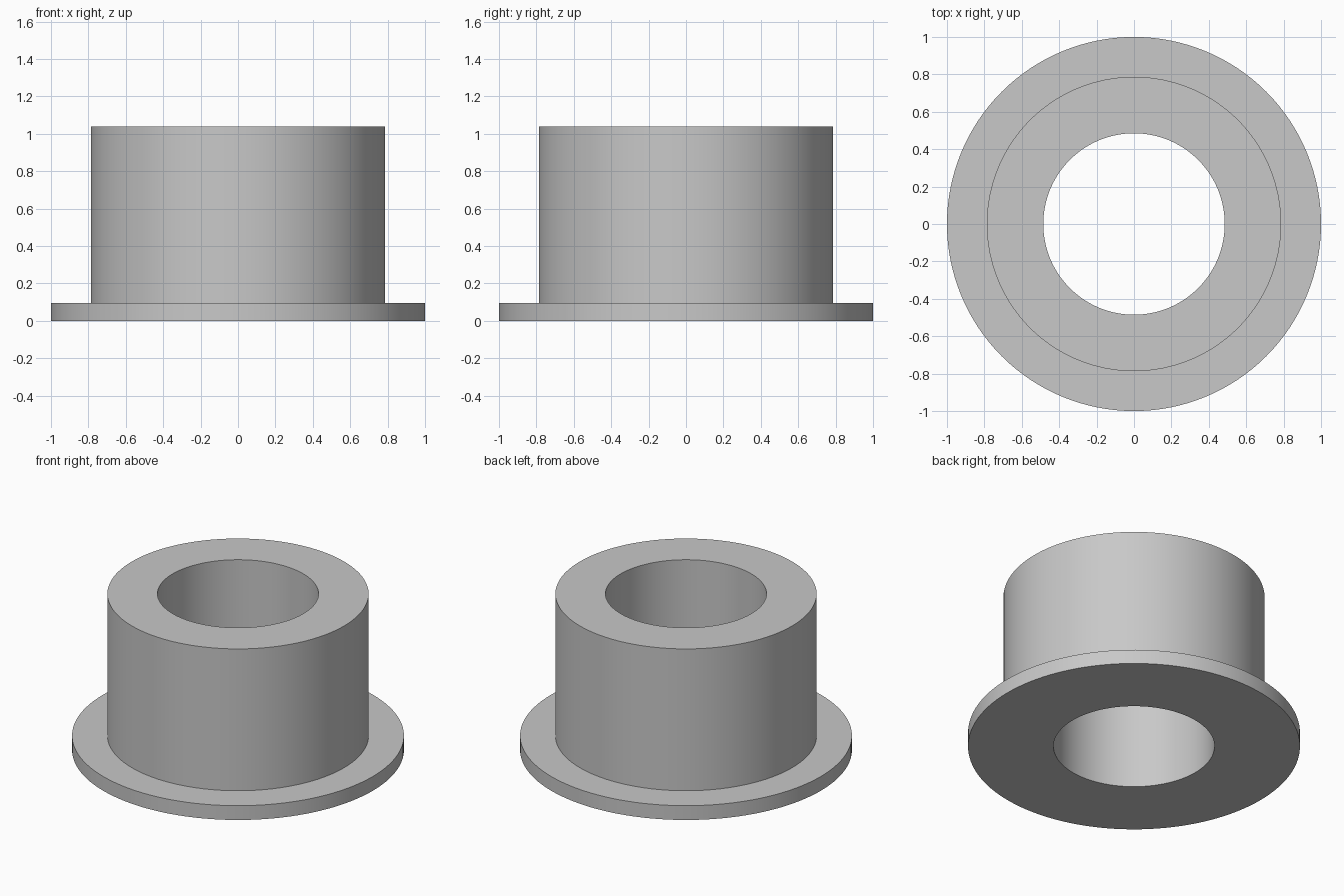
import bpy
import bmesh
import math

if "Cube" in bpy.data.objects:
    bpy.data.objects.remove(bpy.data.objects["Cube"])

SEGMENTS = 128
BORE, SLEEVE, FLANGE = 0.485, 0.787, 1.0
FLANGE_TOP, HEIGHT = 0.095, 1.038

grey = bpy.data.materials.new("plain grey")
grey.diffuse_color = (0.58, 0.58, 0.58, 1.0)
grey.use_nodes = True
grey.node_tree.nodes["Principled BSDF"].inputs["Base Color"].default_value = grey.diffuse_color


def lathe(name, profile, material):
    """Revolve a closed (radius, height) profile around z."""
    bm = bmesh.new()
    rings = []
    for i in range(SEGMENTS):
        a = 2 * math.pi * i / SEGMENTS
        rings.append([bm.verts.new((r * math.cos(a), r * math.sin(a), z))
                      for r, z in profile])
    n = len(profile)
    for i in range(SEGMENTS):
        here, there = rings[i], rings[(i + 1) % SEGMENTS]
        for j in range(n):
            k = (j + 1) % n
            bm.faces.new((here[j], there[j], there[k], here[k]))
    bmesh.ops.recalc_face_normals(bm, faces=bm.faces)
    mesh = bpy.data.meshes.new(name)
    bm.to_mesh(mesh)
    bm.free()
    mesh.materials.append(material)
    obj = bpy.data.objects.new(name, mesh)
    bpy.context.collection.objects.link(obj)
    bpy.context.view_layer.objects.active = obj
    obj.select_set(True)
    bpy.ops.object.shade_smooth_by_angle(angle=math.radians(30))
    obj.select_set(False)
    return obj


# Sleeve with a through bore and a thin flange at its foot, one solid
lathe("flanged_bushing", [
    (BORE, 0), (FLANGE, 0), (FLANGE, FLANGE_TOP),
    (SLEEVE, FLANGE_TOP), (SLEEVE, HEIGHT), (BORE, HEIGHT),
], grey)
